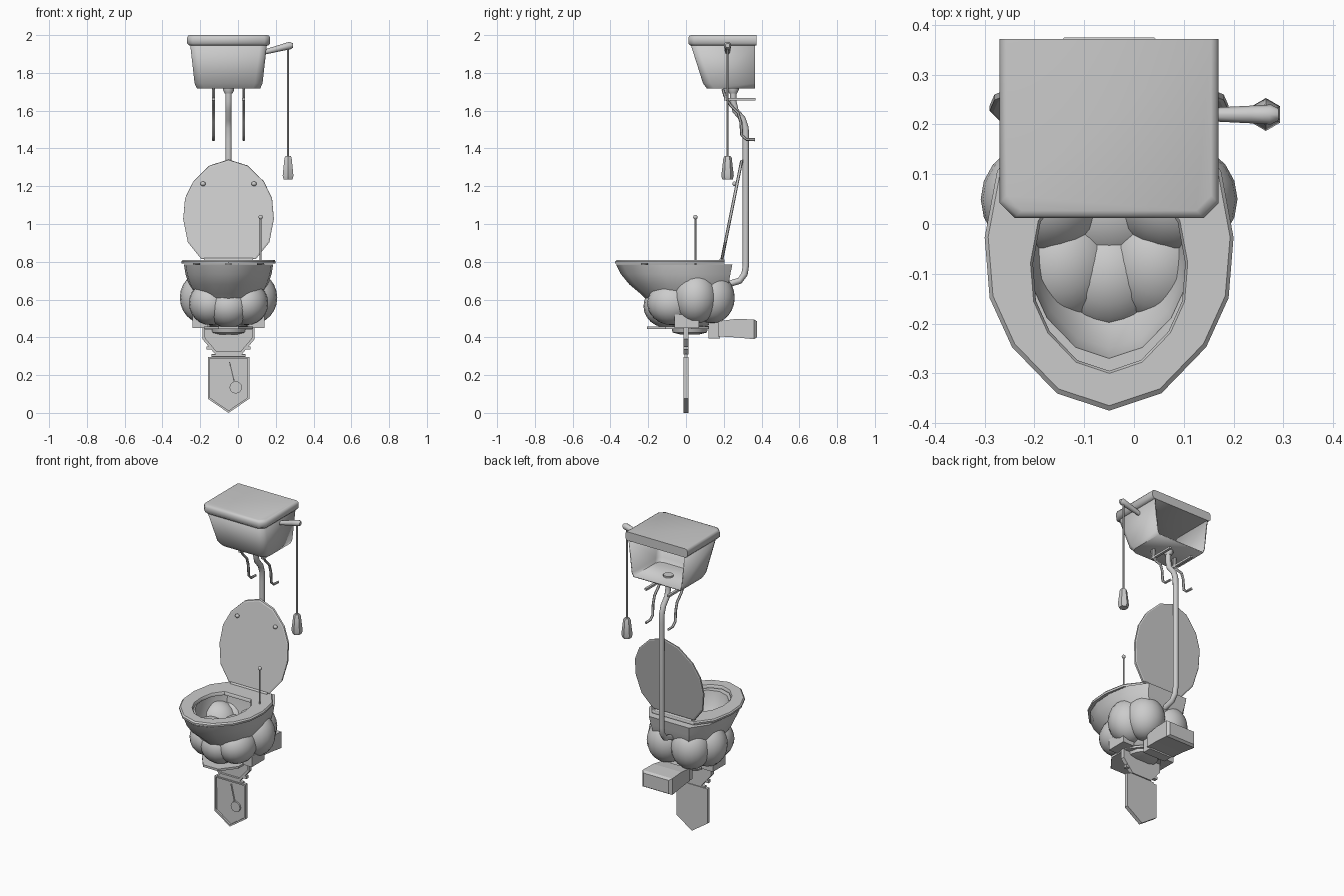
import bpy, bmesh, math
from mathutils import Vector

if "Cube" in bpy.data.objects:
    bpy.data.objects.remove(bpy.data.objects["Cube"])

CX = -0.05  # plane of symmetry of the main body


def finish(name, bm, smooth=None):
    bmesh.ops.recalc_face_normals(bm, faces=bm.faces)
    me = bpy.data.meshes.new(name)
    bm.to_mesh(me)
    bm.free()
    ob = bpy.data.objects.new(name, me)
    bpy.context.collection.objects.link(ob)
    if smooth:
        bpy.ops.object.select_all(action='DESELECT')
        ob.select_set(True)
        bpy.context.view_layer.objects.active = ob
        bpy.ops.object.shade_smooth_by_angle(angle=math.radians(smooth))
    return ob


def loft(name, rings, closed=False, caps=True, smooth=None):
    bm = bmesh.new()
    vs = [[bm.verts.new(p) for p in r] for r in rings]
    n = len(vs[0])
    pairs = list(zip(vs, vs[1:])) + ([(vs[-1], vs[0])] if closed else [])
    for a, b in pairs:
        for i in range(n):
            bm.faces.new((a[i], a[(i + 1) % n], b[(i + 1) % n], b[i]))
    if caps and not closed:
        bm.faces.new(vs[0])
        bm.faces.new(vs[-1])
    return finish(name, bm, smooth)


def box(name, x0, x1, y0, y1, z0, z1, bevel=0.0):
    ring = lambda z: [(x0, y0, z), (x1, y0, z), (x1, y1, z), (x0, y1, z)]
    ob = loft(name, [ring(z0), ring(z1)])
    if bevel:
        ob.modifiers.new("bevel", 'BEVEL').width = bevel
    return ob


def tube(name, pts, r, sides=8):
    pts = [Vector(p) for p in pts]
    rings = []
    for i, p in enumerate(pts):
        d = (pts[min(i + 1, len(pts) - 1)] - pts[max(i - 1, 0)]).normalized()
        side = d.cross(Vector((1, 0, 0)) if abs(d.x) < 0.8 else Vector((0, 1, 0))).normalized()
        up = d.cross(side)
        rr = r[i] if isinstance(r, list) else r
        rings.append([p + rr * (math.cos(a) * side + math.sin(a) * up)
                      for a in (2 * math.pi * k / sides for k in range(sides))])
    return loft(name, rings, smooth=50)


def ball(name, c, r, u=20, v=12):
    bm = bmesh.new()
    bmesh.ops.create_uvsphere(bm, u_segments=u, v_segments=v, radius=1)
    for vert in bm.verts:
        vert.co = Vector([c[i] + vert.co[i] * r[i] for i in range(3)])
    return finish(name, bm, 60)


def panel(name, pts, y, half, border):
    # upright plate with a raised frame on its front
    bm = bmesh.new()
    f = bm.faces.new([bm.verts.new((x, y + half, z)) for x, z in pts])
    g = bmesh.ops.extrude_face_region(bm, geom=[f])
    front = [e for e in g['geom'] if isinstance(e, bmesh.types.BMFace)][0]
    bmesh.ops.translate(bm, verts=front.verts[:], vec=(0, -2 * half, 0))
    bm.faces.ensure_lookup_table()
    bmesh.ops.recalc_face_normals(bm, faces=bm.faces)
    bmesh.ops.inset_region(bm, faces=[front], thickness=border)
    g = bmesh.ops.extrude_face_region(bm, geom=[front])
    nf = [e for e in g['geom'] if isinstance(e, bmesh.types.BMFace)][0]
    bmesh.ops.translate(bm, verts=nf.verts[:], vec=(0, half, 0))
    if front.is_valid:
        bmesh.ops.delete(bm, geom=[front], context='FACES_ONLY')
    return finish(name, bm)


# Egg outline shared by bowl, seat and lid: (half width, position front 0 to back 1)
half_egg = [(0, 0), (.42, .06), (.78, .22), (.96, .39), (1, .6), (.9, .83), (.6, 1)]
egg_pts = half_egg + [(-w, t) for w, t in reversed(half_egg[1:])]


def egg(y0, y1, hw, z):
    return [(CX + w * hw, y0 + t * (y1 - y0), z) for w, t in egg_pts]


# Bowl, outer wall then rim then inner wall
loft("bowl", [egg(*r) for r in [
    (-.10, .10, .09, .48), (-.17, .17, .13, .56), (-.24, .2, .18, .63), (-.30, .225, .21, .68),
    (-.345, .235, .228, .735), (-.37, .245, .236, .785), (-.27, .10, .16, .785),
    (-.25, .09, .15, .70), (-.17, .06, .10, .60), (-.08, .03, .05, .56)]], smooth=40)

# Seat ring
loft("seat", [egg(*r) for r in [
    (-.375, .205, .248, .79), (-.375, .205, .25, .802), (-.365, .2, .243, .81),
    (-.30, .07, .158, .81), (-.295, .065, .153, .802), (-.295, .065, .153, .79)]],
    closed=True, smooth=35)

# Seat lid leaning open
def lid_ring(off, s):
    out = []
    for w, t in egg_pts:
        u = .5 + (t - .5) * s
        out.append((CX + w * .24 * s, .295 - .105 * u + off, 1.34 - .525 * u + off * .2))
    return out
loft("seat_lid", [lid_ring(-.008, .97), lid_ring(-.005, 1), lid_ring(.006, 1), lid_ring(.009, .97)])
tube("lid_hinge", [(-.18, .19, .808), (.08, .19, .808)], .014)
for s in (-1, 1):
    ball("lid_buffer", (CX + s * .135, .257, 1.213), (.014, .012, .012), 8, 6)
    ball("seat_buffer", (CX + s * .17, -.22, .788), (.02, .02, .008), 8, 6)

# Lumpy pedestal of swollen lobes
for s in (-1, 1):
    ball("side_lobe", (CX + s * .13, .05, .61), (.128, .118, .138))
    ball("front_lobe", (CX + s * .095, -.075, .58), (.115, .13, .115))
    ball("back_lobe", (CX + s * .085, .14, .61), (.12, .118, .135))
ball("centre_front_lobe", (CX, -.1, .565), (.12, .125, .115))
ball("centre_lobe", (CX, .03, .56), (.15, .13, .13))

# Base plates beneath the pedestal
for s in (-1, 1):
    x = CX + s * .15
    box("side_foot", x - .04, x + .04, -.06, .07, .45, .52)
oct_ring = lambda z: [(CX + .14 * math.cos(a), -.04 + .18 * math.sin(a), z)
                      for a in (math.pi / 8 + k * math.pi / 4 for k in range(8))]
loft("base_plate", [oct_ring(.443), oct_ring(.457)])
tube("drain_collar", [(CX, .02, .46), (CX, .02, .425), (CX, .02, .415)], [.1, .09, .05], 12)
ball("front_knob", (CX, -.02, .437), (.027, .025, .022), 10, 6)

# Rear box with a slightly bowed back
box("rear_neck", -.13, .03, .12, .18, .395, .48)
prof = lambda y, z0, z1, h: [(CX - h, y, z0), (CX + h, y, z0), (CX + h, y, z1), (CX - h, y, z1)]
loft("rear_box", [prof(.17, .405, .485, .095), prof(.26, .4, .497, .1), prof(.36, .39, .495, .105),
                  prof(.375, .4, .485, .09)])

# Hanging panels, hinge bar and pendulum
def mirror_outline(half):
    return [(CX + w, z) for w, z in half] + [(CX - w, z) for w, z in reversed(half) if w > 0]
panel("upper_panel", mirror_outline([(.138, .452), (.138, .39), (.07, .31)]), 0, .013, .016)
tube("panel_hinge", [(-.14, 0, .303), (.04, 0, .303)], .01, 6)
panel("lower_panel", mirror_outline([(0, 0.0), (.11, .075), (.11, .297)]), 0, .012, .012)
tube("pendulum_rod", [(-.045, -.006, .27), (-.016, -.006, .15)], .004, 6)
tube("pendulum_disc", [(-.012, 0, .135), (-.012, -.01, .135)], .033, 12)
for s in (-1, 1):
    box("panel_clip", CX + s * .105 - .012, CX + s * .105 + .012, -.012, .012, .335, .352)

# Upright rod with a ball end beside the seat
tube("side_rod", [(.12, .05, .78), (.12, .05, 1.03)], .005, 8)
ball("rod_knob", (.12, .05, 1.036), (.012, .012, .012), 10, 8)

# High tank, open at the back
def tank_path(hw, y0, c, z):
    right = [(CX + hw, .365, z), (CX + hw, y0 + c, z), (CX + hw - c * .3, y0 + c * .3, z), (CX + hw - c, y0, z)]
    return right + [(2 * CX - x, y, zz) for x, y, zz in reversed(right)]
bm = bmesh.new()
rows = [[bm.verts.new(p) for p in tank_path(*a)] for a in
        [(.203, .025, .035, 1.95), (.18, .09, .04, 1.745), (.168, .11, .04, 1.718)]]
for a, b in zip(rows, rows[1:]):
    for i in range(len(a) - 1):
        bm.faces.new((a[i], a[i + 1], b[i + 1], b[i]))
bm.faces.new(rows[-1])
tank = finish("tank", bm, 40)
mod = tank.modifiers.new("wall", 'SOLIDIFY')
mod.thickness = .008
mod.offset = -1

# Tank lid, rounded on front and sides, flat at the back
def lid_path(i, z):
    x0, x1, y0 = -.27 + i, .17 - i, .012 + i
    return [(x0, .372, z), (x0, y0 + .03, z), (x0 + .03, y0, z), (x1 - .03, y0, z),
            (x1, y0 + .03, z), (x1, .372, z)]
loft("tank_lid", [lid_path(.012, 1.944), lid_path(0, 1.956), lid_path(0, 1.985),
                  lid_path(.005, 1.996), lid_path(.015, 2.0)], smooth=50)
tube("tank_outlet", [(CX, .25, 1.735), (CX, .25, 1.71), (CX, .25, 1.69)], [.03, .03, .02], 12)

# Flush pipe
tube("flush_pipe", [(CX, .25, 1.72), (CX, .25, 1.65), (CX, .262, 1.60), (CX, .3, 1.555), (CX, .315, 1.51),
                    (CX, .317, 1.45), (CX, .317, .78), (CX, .31, .735), (CX, .285, .7), (CX, .22, .68)], .017, 10)

# Tank wall brackets
for s in (-1, 1):
    x = CX + s * .08
    tube("bracket_arm", [(x, .195, 1.715), (x, .205, 1.68), (x, .235, 1.63), (x, .275, 1.59), (x, .29, 1.54),
                         (x, .295, 1.47), (x, .32, 1.448), (x, .365, 1.446)], .008, 6)
    box("bracket_bar", x - .008, x + .008, .2, .367, 1.655, 1.668)
    box("bracket_post", x - .006, x + .006, .21, .222, 1.66, 1.72)

# Lever, chain and pull handle
tube("lever", [(.12, .22, 1.905), (.24, .22, 1.936), (.275, .22, 1.945), (.29, .22, 1.945)],
     [.012, .018, .02, .012], 8)
tube("chain", [(.265, .22, 1.935), (.265, .22, 1.35)], .005, 6)
tube("pull_handle", [(.265, .22, 1.36), (.265, .22, 1.35), (.265, .22, 1.255), (.265, .22, 1.235)],
     [.016, .022, .033, .027], 6)
